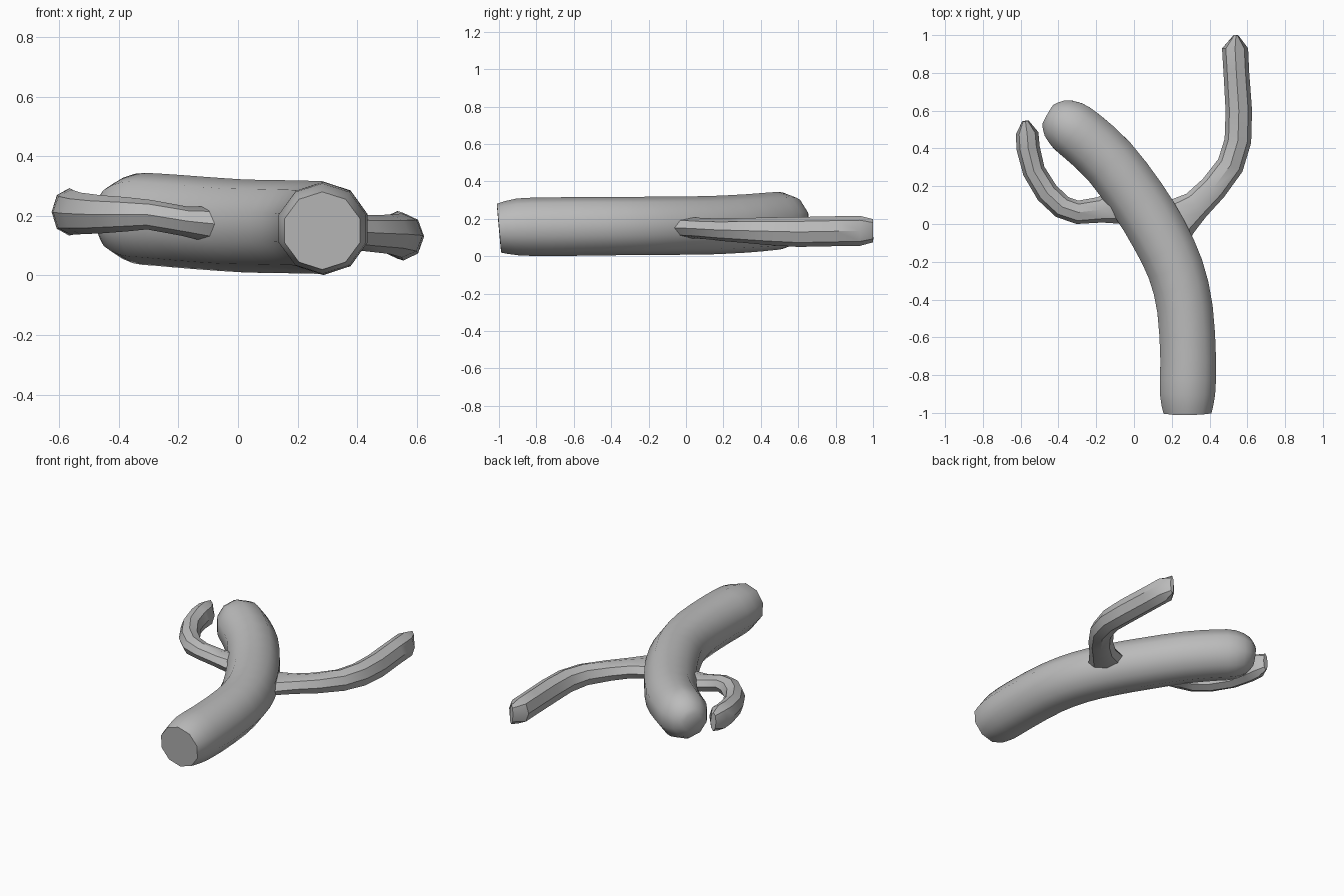
import bpy, bmesh, math
from mathutils import Vector

grey = bpy.data.materials.new("plain grey")
grey.diffuse_color = (0.5, 0.5, 0.5, 1)


def smooth_path(keys, steps):
    """Catmull-Rom interpolation of (x, y, z, half width, half height) keys."""
    out = []
    for i in range(len(keys) - 1):
        a, b = keys[max(i - 1, 0)], keys[i]
        c, d = keys[i + 1], keys[min(i + 2, len(keys) - 1)]
        for s in range(steps):
            t = s / steps
            out.append([0.5 * (2 * q + (r - p) * t + (2 * p - 5 * q + 4 * r - u) * t * t
                               + (3 * q - p - 3 * r + u) * t ** 3)
                        for p, q, r, u in zip(a, b, c, d)])
    out.append(list(keys[-1]))
    return out


def sweep(name, keys, sides, steps, angle):
    """Tube with an elliptical polygon section, closed by a fan at each end."""
    path = smooth_path(keys, steps)
    pts = [Vector(p[:3]) for p in path]
    bm = bmesh.new()
    rings = []
    for i, p in enumerate(path):
        t = (pts[min(i + 1, len(pts) - 1)] - pts[max(i - 1, 0)]).normalized()
        side = t.cross(Vector((0, 0, 1))).normalized()
        up = side.cross(t)
        ring = []
        for k in range(sides):
            a = 2 * math.pi * k / sides
            ring.append(bm.verts.new(pts[i] + side * p[3] * math.sin(a) + up * p[4] * math.cos(a)))
        rings.append(ring)
    for lo, hi in zip(rings, rings[1:]):
        for k in range(sides):
            n = (k + 1) % sides
            bm.faces.new((lo[k], lo[n], hi[n], hi[k]))
    for ring, centre in ((rings[0], pts[0]), (rings[-1], pts[-1])):
        c = bm.verts.new(centre)
        for k in range(sides):
            bm.faces.new((ring[k], ring[(k + 1) % sides], c))
    bmesh.ops.recalc_face_normals(bm, faces=bm.faces)
    mesh = bpy.data.meshes.new(name)
    bm.to_mesh(mesh)
    bm.free()
    mesh.materials.append(grey)
    obj = bpy.data.objects.new(name, mesh)
    bpy.context.collection.objects.link(obj)
    bpy.ops.object.select_all(action='DESELECT')
    obj.select_set(True)
    bpy.context.view_layer.objects.active = obj
    bpy.ops.object.shade_smooth_by_angle(angle=math.radians(angle))
    return obj


# Curved trunk: flat cut base at the front, rounded tip at the back
sweep("trunk", [
    (0.283, -1.00, 0.150, 0.133, 0.131),
    (0.283, -0.90, 0.157, 0.154, 0.152),
    (0.287, -0.72, 0.158, 0.155, 0.157),
    (0.270, -0.45, 0.161, 0.155, 0.156),
    (0.220, -0.24, 0.162, 0.157, 0.156),
    (0.130, -0.05, 0.164, 0.160, 0.156),
    (0.020, 0.13, 0.166, 0.160, 0.156),
    (-0.13, 0.33, 0.176, 0.157, 0.156),
    (-0.27, 0.46, 0.187, 0.155, 0.155),
    (-0.35, 0.52, 0.191, 0.148, 0.150),
    (-0.42, 0.56, 0.192, 0.113, 0.115),
    (-0.455, 0.58, 0.190, 0.060, 0.060),
], 10, 2, 40)

# Long arm on the right, widened where it leaves the trunk
sweep("right_arm", [
    (0.17, -0.03, 0.155, 0.140, 0.060),
    (0.25, 0.04, 0.152, 0.108, 0.056),
    (0.33, 0.10, 0.148, 0.080, 0.056),
    (0.42, 0.19, 0.142, 0.074, 0.060),
    (0.51, 0.31, 0.138, 0.072, 0.066),
    (0.55, 0.44, 0.134, 0.071, 0.074),
    (0.555, 0.60, 0.130, 0.070, 0.080),
    (0.542, 0.80, 0.134, 0.068, 0.080),
    (0.535, 0.93, 0.136, 0.069, 0.080),
    (0.540, 1.00, 0.137, 0.012, 0.062),
], 8, 1, 35)

# Short arm on the left, curling back beside the trunk
sweep("left_arm", [
    (0.00, 0.13, 0.165, 0.130, 0.070),
    (-0.10, 0.095, 0.172, 0.098, 0.060),
    (-0.18, 0.075, 0.182, 0.068, 0.050),
    (-0.30, 0.062, 0.204, 0.062, 0.050),
    (-0.38, 0.090, 0.205, 0.062, 0.058),
    (-0.46, 0.165, 0.205, 0.062, 0.064),
    (-0.53, 0.280, 0.208, 0.060, 0.070),
    (-0.56, 0.400, 0.212, 0.062, 0.076),
    (-0.566, 0.480, 0.213, 0.060, 0.080),
    (-0.575, 0.545, 0.215, 0.018, 0.058),
], 8, 1, 35)
